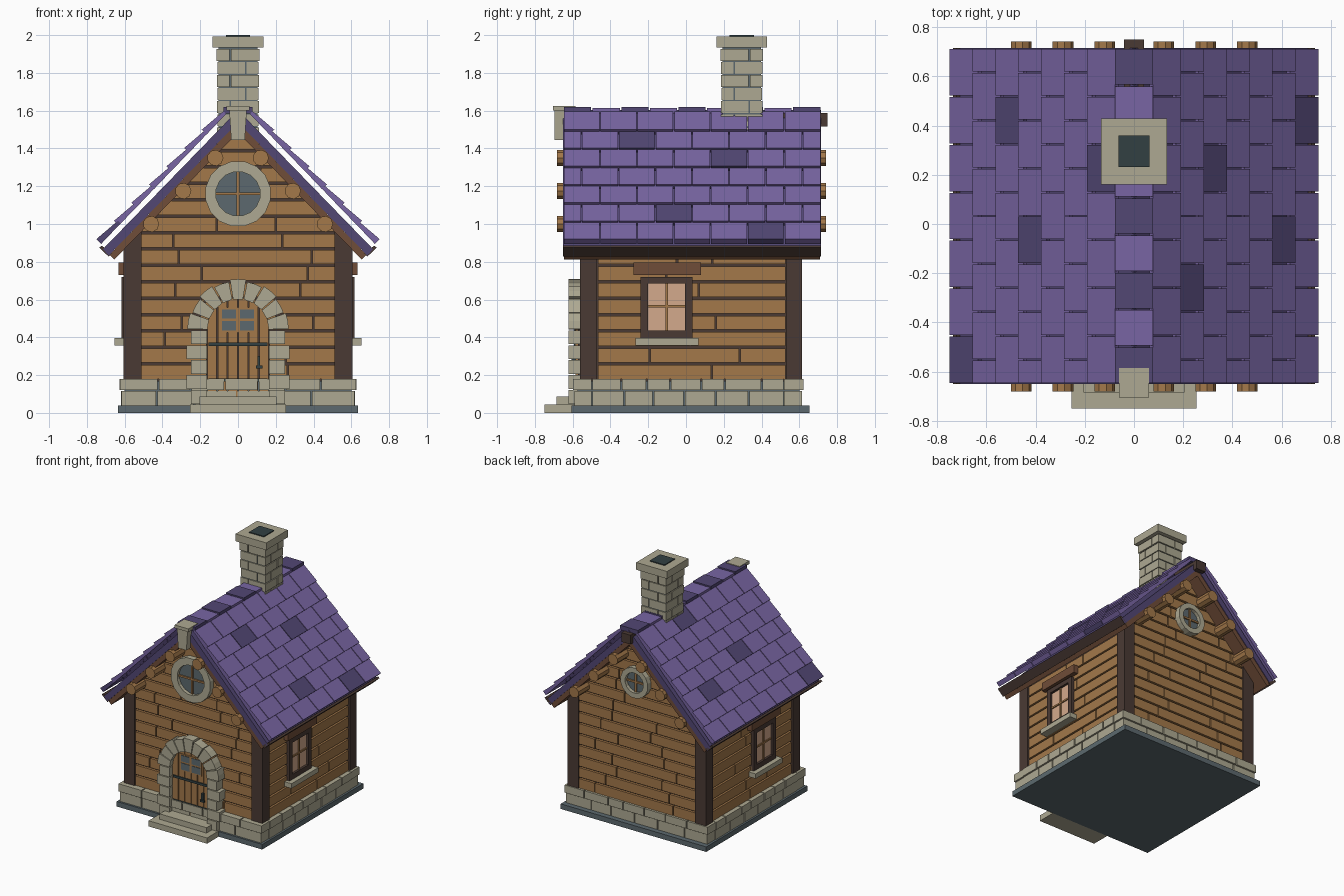
import bpy, bmesh, math, random

if "Cube" in bpy.data.objects:
    bpy.data.objects.remove(bpy.data.objects["Cube"])
random.seed(4)


def mat(name, r, g, b):
    lin = [((c / 255 + 0.055) / 1.055) ** 2.4 for c in (r, g, b)]
    m = bpy.data.materials.new(name)
    m.diffuse_color = (*lin, 1)
    m.use_nodes = True
    m.node_tree.nodes["Principled BSDF"].inputs["Base Color"].default_value = m.diffuse_color
    return m


PURPLE = mat("purple tile", 120, 101, 163)
DARKP = mat("dark purple", 82, 71, 116)
WOOD = mat("plank wood", 163, 120, 74)
BROWN = mat("mid brown", 112, 77, 56)
DARK = mat("dark brown timber", 74, 58, 52)
STONE = mat("pale stone", 174, 169, 146)
SLATE = mat("slate", 92, 105, 110)
IRON = mat("dark iron", 50, 64, 66)
GLOW = mat("warm glass", 212, 170, 140)


class Part:
    """Collects prisms and boxes into one named object."""
    def __init__(self, name, *mats):
        self.name, self.mats, self.bm = name, mats, bmesh.new()

    def prism(self, pts, y0, y1, m=0):
        a = [self.bm.verts.new((x, y0, z)) for x, z in pts]
        b = [self.bm.verts.new((x, y1, z)) for x, z in pts]
        n = len(pts)
        faces = [a, b[::-1]] + [[a[i], b[i], b[(i + 1) % n], a[(i + 1) % n]] for i in range(n)]
        for f in faces:
            self.bm.faces.new(f).material_index = m

    def box(self, x0, x1, y0, y1, z0, z1, m=0):
        self.prism([(x0, z0), (x1, z0), (x1, z1), (x0, z1)], y0, y1, m)

    def done(self):
        bmesh.ops.recalc_face_normals(self.bm, faces=self.bm.faces[:])
        me = bpy.data.meshes.new(self.name)
        self.bm.to_mesh(me)
        self.bm.free()
        for m in self.mats:
            me.materials.append(m)
        bpy.context.collection.objects.link(bpy.data.objects.new(self.name, me))


def circle(r, z, n, a0=0.0):
    return [(r * math.cos(a0 + math.tau * i / n), z + r * math.sin(a0 + math.tau * i / n)) for i in range(n)]


def splits(a, b, n, jit):
    """Uneven cuts along a length, returned as pairs."""
    c = [a + (b - a) * i / n + (random.uniform(-jit, jit) if 0 < i < n else 0) for i in range(n + 1)]
    return list(zip(c[:-1], c[1:]))


# Foundation slab and stone courses
p = Part("foundation_slab", SLATE)
p.box(-0.635, 0.635, -0.605, 0.655, 0, 0.04)
p.box(-0.6, 0.6, -0.575, 0.6, 0.04, 0.17)
p.done()
p = Part("foundation_stones", STONE)
for z0, z1, o, n in ((0.04, 0.115, 0.0, 6), (0.12, 0.18, 0.008, 7)):
    for y0, y1 in ((-0.59 - o, -0.5), (0.52, 0.615 + o)):
        for a, b in splits(-0.62 - o, 0.62 + o, n, 0.03):
            p.box(a + 0.004, b - 0.004, y0, y1, z0, z1)
    for a, b in splits(-0.5, 0.52, n, 0.03):
        for s in (-1, 1):
            p.box(s * 0.5, s * (0.62 + o), a + 0.004, b - 0.004, z0, z1)
p.done()

# Wall core with gables, corner posts
p = Part("wall_core", DARK)
p.prism([(-0.57, 0.1), (0.57, 0.1), (0.57, 0.91), (0, 1.5), (-0.57, 0.91)], -0.53, 0.585)
p.done()
p = Part("corner_posts", DARK)
for s in (-1, 1):
    for y0, y1 in ((-0.56, -0.47), (0.53, 0.615)):
        p.prism([(s * 0.51, 0.18), (s * 0.605, 0.18), (s * 0.605, 0.88), (s * 0.51, 0.98)], y0, y1)
p.done()

# Plank walls: front and back follow the gable, sides are straight
ROW = 0.0868
half = lambda z: min(0.515, (1.5 - z) / 1.03)
p = Part("wall_planks", WOOD)
for i in range(15):
    z0 = 0.18 + i * ROW
    z1 = z0 + ROW - 0.013
    for y0, y1 in ((-0.55, -0.52), (0.575, 0.605)):
        w = half(z1)
        cuts = [c for c in (random.uniform(-0.4, -0.1), random.uniform(0.1, 0.4)) if abs(c) < w - 0.04]
        ends = [None] + cuts + [None]
        for a, b in zip(ends[:-1], ends[1:]):
            left = [-half(z) if a is None else a + 0.004 for z in (z0, z1)]
            right = [half(z) if b is None else b - 0.004 for z in (z0, z1)]
            p.prism([(left[0], z0), (right[0], z0), (right[1], z1), (left[1], z1)], y0, y1)
    if i < 8:
        for s in (-1, 1):
            for a, b in splits(-0.47, 0.53, 2 + i % 2, 0.14):
                p.box(s * 0.56, s * 0.595, a + 0.004, b - 0.004, z0, z1)
p.done()

# Roof deck, lining, eave boards
p = Part("roof_deck", DARKP, BROWN, DARK)
for s in (-1, 1):
    p.prism([(0, 1.603), (s * 0.715, 0.867), (s * 0.685, 0.833), (0, 1.538)], -0.65, 0.715)
    p.prism([(0, 1.538), (s * 0.68, 0.838), (s * 0.655, 0.812), (0, 1.485)], -0.645, 0.71, 1)
    p.prism([(s * 0.722, 0.885), (s * 0.735, 0.875), (s * 0.685, 0.828), (s * 0.665, 0.845)], -0.65, 0.715, 2)
p.done()

# Overlapping roof tiles, every other row shifted by half a tile
TW = 1.365 / 7
dark_tiles = {(1, 5, 2), (1, 4, 4), (1, 1, 3), (1, 0, 5), (-1, 2, 5), (-1, 6, 4), (-1, 3, 3), (-1, 0, 0)}
ux, uz = -0.694, 0.72
nx, nz = 0.72, 0.694
p = Part("roof_tiles", PURPLE, DARKP)
for s in (-1, 1):
    for i in range(7):
        px, pz = 0.75 - 0.093 * i, 0.92 + 0.0965 * i
        tx, tz = px + ux * 0.15 - nx * 0.015, pz + uz * 0.15 - nz * 0.015
        prof = [(px, pz), (px - nx * 0.036, pz - nz * 0.036), (tx - nx * 0.02, tz - nz * 0.02), (tx, tz)]
        shift = TW / 2 * (i % 2)
        for k in range(7 + i % 2):
            y0 = max(-0.65, -0.65 + k * TW - shift)
            y1 = min(0.715, -0.65 + (k + 1) * TW - shift)
            p.prism([(s * x, z) for x, z in prof], y0 + 0.003, y1 - 0.003, int((s, i, k) in dark_tiles))
p.done()

# Ridge caps, alternating shades
p = Part("ridge_caps", DARKP, PURPLE)
for k in range(9):
    y = -0.65 + k * 1.365 / 9
    p.box(-0.078, 0.078, y + 0.004, y + 1.365 / 9 - 0.004, 1.585, 1.62 - 0.006 * (k % 2), k % 2)
p.done()

# Log purlins and ridge beam
p = Part("purlin_logs", WOOD)
for s in (-1, 1):
    for x, z in ((0.46, 1.0), (0.29, 1.175), (0.12, 1.35)):
        p.prism([(s * x + a, b) for a, b in circle(0.043, z, 9)], -0.682, 0.742)
p.done()
p = Part("ridge_beam", DARK)
p.box(-0.04, 0.04, 0.5, 0.75, 1.515, 1.587)
p.done()

# Front gable keystone
p = Part("gable_keystone", STONE)
p.prism([(-0.036, 1.445), (0.036, 1.445), (0.046, 1.6), (-0.046, 1.6)], -0.695, -0.64)
p.box(-0.06, 0.06, -0.705, -0.585, 1.6, 1.625)
p.done()

# Chimney
CY = 0.295
p = Part("chimney", STONE, SLATE, IRON)
p.box(-0.102, 0.102, CY - 0.102, CY + 0.102, 1.3, 1.935, 1)
for i in range(9):
    z0 = 1.312 + i * 0.069
    c = 0.04 if i % 2 else -0.04
    o = 0.11 + random.uniform(-0.003, 0.004)
    for a, b in ((-o, c - 0.004), (c + 0.004, o)):
        for d, e in ((-o, -c - 0.004), (-c + 0.004, o)):
            p.box(a, b, CY + d, CY + e, z0, z0 + 0.062)
p.box(-0.134, 0.134, CY - 0.134, CY + 0.134, 1.935, 1.993)
p.box(-0.064, 0.064, CY - 0.064, CY + 0.064, 1.992, 2.0, 2)
p.done()

# Door: arched planks, straps, panes, handle
p = Part("door", WOOD, DARK, IRON, SLATE)
arch = [(0.17 * math.cos(math.pi * i / 12), 0.44 + 0.17 * math.sin(math.pi * i / 12)) for i in range(13)]
p.prism([(0.17, 0.085)] + arch + [(-0.17, 0.085)], -0.572, -0.54, 1)
top = lambda x: 0.44 + math.sqrt(max(0, 0.17 ** 2 - x * x))
for k in range(6):
    a, b = -0.165 + k * 0.055 + 0.003, -0.165 + (k + 1) * 0.055 - 0.003
    p.prism([(a, 0.085), (b, 0.085), (b, top(b)), ((a + b) / 2, top((a + b) / 2)), (a, top(a))], -0.584, -0.56)
for z in (0.165, 0.355):
    p.box(-0.155, 0.155, -0.592, -0.58, z, z + 0.018, 2)
p.box(-0.095, 0.095, -0.588, -0.58, 0.425, 0.558)
for x in (-0.085, 0.01):
    p.box(x, x + 0.075, -0.592, -0.584, 0.5, 0.548, 3)
    p.box(x, x + 0.075, -0.592, -0.584, 0.435, 0.487, 3)
p.box(0.102, 0.116, -0.605, -0.58, 0.235, 0.3, 2)
p.box(0.095, 0.13, -0.612, -0.6, 0.235, 0.25, 2)
p.done()

# Stone door surround
p = Part("door_arch", STONE)
for i in range(9):
    a0, a1 = math.pi * i / 9 + 0.015, math.pi * (i + 1) / 9 - 0.015
    ro = 0.268 if i % 2 == 0 else 0.258
    p.prism([(r * math.cos(a), 0.44 + r * math.sin(a)) for r, a in
             ((0.163, a0), (ro, a0), (ro, (a0 + a1) / 2), (ro, a1), (0.163, a1))], -0.622, -0.53)
for s in (-1, 1):
    for i in range(5):
        z = 0.045 + i * 0.079
        p.box(s * 0.163, s * (0.272 if i % 2 else 0.25), -0.622, -0.53, z + 0.003, z + 0.076)
p.done()
p = Part("door_steps", STONE)
p.box(-0.255, 0.255, -0.75, -0.55, 0, 0.045)
p.box(-0.205, 0.205, -0.685, -0.55, 0.045, 0.088)
p.done()

# Round gable windows, larger one at the front
for name, R, r, s, y in (("front_round_window", 0.175, 0.118, -1, -0.53), ("back_round_window", 0.12, 0.08, 1, 0.585)):
    p = Part(name, STONE, SLATE, WOOD)
    outer, inner = circle(R, 1.16, 16, math.pi / 16), circle(r, 1.16, 16, math.pi / 16)
    for i in range(16):
        j = (i + 1) % 16
        p.prism([outer[i], outer[j], inner[j], inner[i]], y, y + s * 0.062)
    p.prism(inner, y, y + s * 0.035, 1)
    p.box(-0.007, 0.007, y, y + s * 0.045, 1.16 - r, 1.16 + r, 2)
    p.box(-r, r, y, y + s * 0.045, 1.153, 1.167, 2)
    p.done()

# Side windows with frame, sill and lintel
for name, s in (("left_window", -1), ("right_window", 1)):
    p = Part(name, DARK, GLOW, WOOD, STONE, BROWN)
    for y0, y1, z0, z1 in ((-0.24, -0.2, 0.395, 0.72), (-0.005, 0.035, 0.395, 0.72),
                           (-0.2, -0.005, 0.395, 0.435), (-0.2, -0.005, 0.685, 0.72)):
        p.box(s * 0.56, s * 0.618, y0, y1, z0, z1)
    p.box(s * 0.56, s * 0.6, -0.2, -0.005, 0.435, 0.685, 1)
    p.box(s * 0.56, s * 0.608, -0.109, -0.096, 0.435, 0.685, 2)
    p.box(s * 0.56, s * 0.608, -0.2, -0.005, 0.557, 0.57, 2)
    p.box(s * 0.56, s * 0.655, -0.268, 0.066, 0.358, 0.396, 3)
    p.box(s * 0.56, s * 0.632, -0.278, 0.08, 0.73, 0.795, 4)
    p.done()
